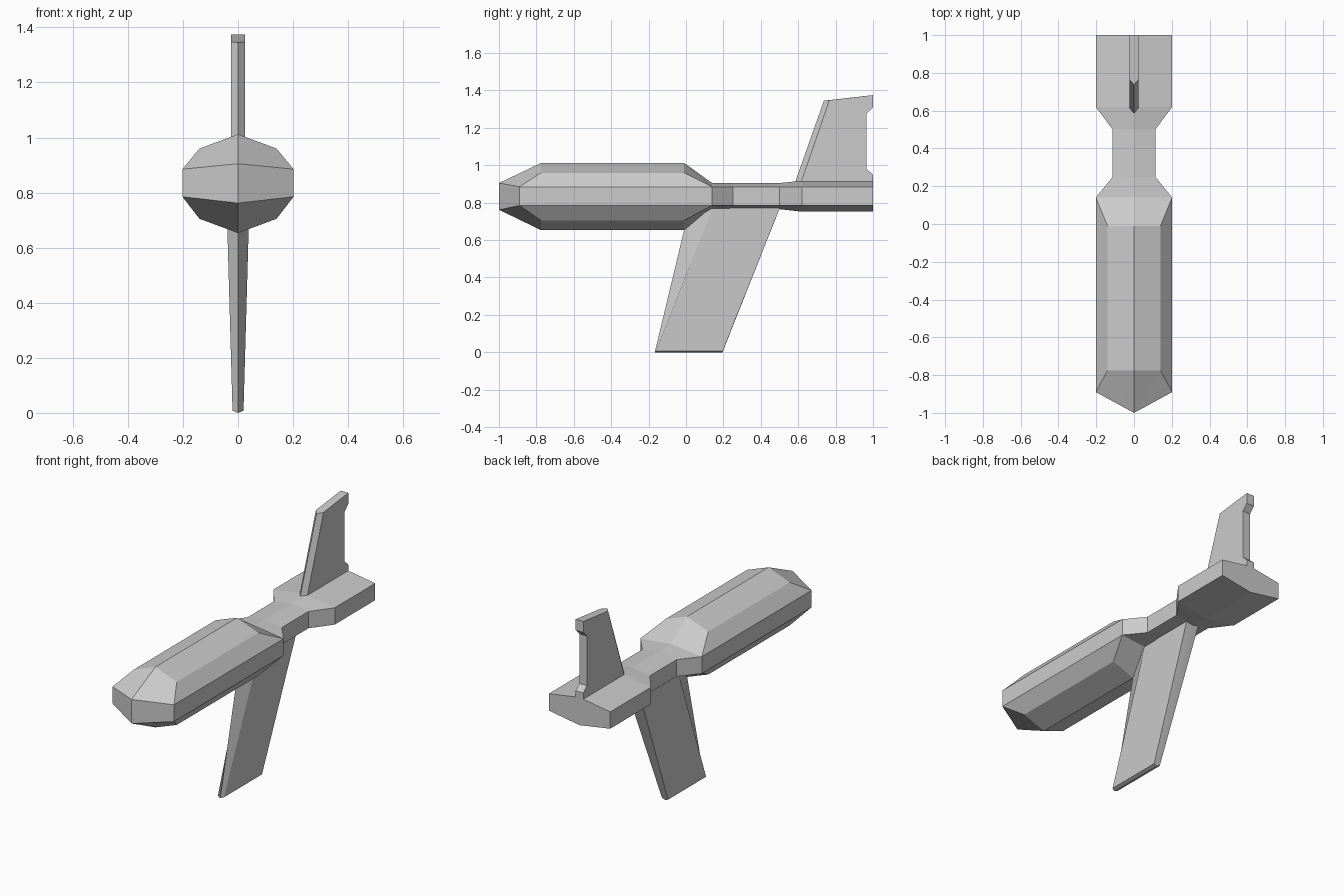
import bpy, bmesh

if "Cube" in bpy.data.objects:
    bpy.data.objects.remove(bpy.data.objects["Cube"])


def finish(name, bm):
    """Mirror a half mesh over x = 0, weld it and make an object."""
    bmesh.ops.remove_doubles(bm, verts=bm.verts[:], dist=0.0005)
    bmesh.ops.mirror(bm, geom=bm.verts[:] + bm.edges[:] + bm.faces[:],
                     axis='X', merge_dist=0.0005)
    bmesh.ops.remove_doubles(bm, verts=bm.verts[:], dist=0.0005)
    bmesh.ops.recalc_face_normals(bm, faces=bm.faces[:])
    mesh = bpy.data.meshes.new(name)
    bm.to_mesh(mesh)
    bm.free()
    obj = bpy.data.objects.new(name, mesh)
    bpy.context.collection.objects.link(obj)
    return obj


def add_face(bm, pts):
    """Add a face, dropping repeated corners."""
    corners = [p for i, p in enumerate(pts) if p != pts[i - 1]]
    if len(corners) > 2:
        bm.faces.new([bm.verts.new(p) for p in corners])


def section(yc, top, bottom, xs, ys, shoulder=None):
    """Half cross-section: top centre, shoulder, side edge, shoulder, bottom centre."""
    hi, lo = (0.885, 0.785) if xs else (top, bottom)
    upper, lower = (xs, ys, hi), (xs, ys, lo)
    sh_up, sh_lo = upper, lower
    if shoulder:
        x, z_up, z_lo = shoulder
        sh_up, sh_lo = (x, yc, z_up), (x, yc, z_lo)
    return [(0, yc, top), sh_up, upper, lower, sh_lo, (0, yc, bottom)]


def fin(name, side, centre):
    """Fin from a side outline (x, y, z) and a matching centre outline (y, z)."""
    bm = bmesh.new()
    mid = [(0, y, z) for y, z in centre]
    add_face(bm, side)
    for i in range(len(side)):
        add_face(bm, [side[i - 1], side[i], mid[i], mid[i - 1]])
    return finish(name, bm)


# Body: thick pod in front, narrow waist, flat tail
pod_shoulder = (0.14, 0.96, 0.705)
rings = [
    section(-1.0, 0.905, 0.762, 0, -1.0),
    section(-0.775, 1.012, 0.653, 0.202, -0.89, pod_shoulder),
    section(-0.01, 1.012, 0.653, 0.202, 0.14, pod_shoulder),
    section(0.14, 0.905, 0.765, 0.202, 0.14),
    section(0.25, 0.905, 0.765, 0.113, 0.25),
    section(0.50, 0.905, 0.765, 0.113, 0.50),
    section(0.62, 0.917, 0.752, 0.202, 0.62),
    section(1.0, 0.917, 0.752, 0.202, 1.0),
]
bm = bmesh.new()
for a, b in zip(rings, rings[1:]):
    for i in range(5):
        add_face(bm, [a[i], a[i + 1], b[i + 1], b[i]])
add_face(bm, rings[-1])
finish("body", bm)

# Lower fin: sharp swept leading edge, blunt rear, tapering downwards
fin("lower_fin",
    [(0.042, 0.145, 0.78), (0.02, -0.16, 0.008),
     (0.02, 0.197, 0.008), (0.042, 0.505, 0.78)],
    [(0.02, 0.78), (-0.167, 0), (0.195, 0), (0.505, 0.78)])

# Tail fin: sharp leading edge, notched rear
rear = [(1.0, 1.375), (1.0, 1.31), (0.965, 1.275),
        (0.965, 0.98), (1.0, 0.95), (1.0, 0.905)]
front_side = [(0.605, 0.88), (0.767, 1.348)]
front_edge = [(0.573, 0.88), (0.737, 1.345)]
fin("tail_fin",
    [(0.025, y, z) for y, z in front_side + rear],
    front_edge + rear)
